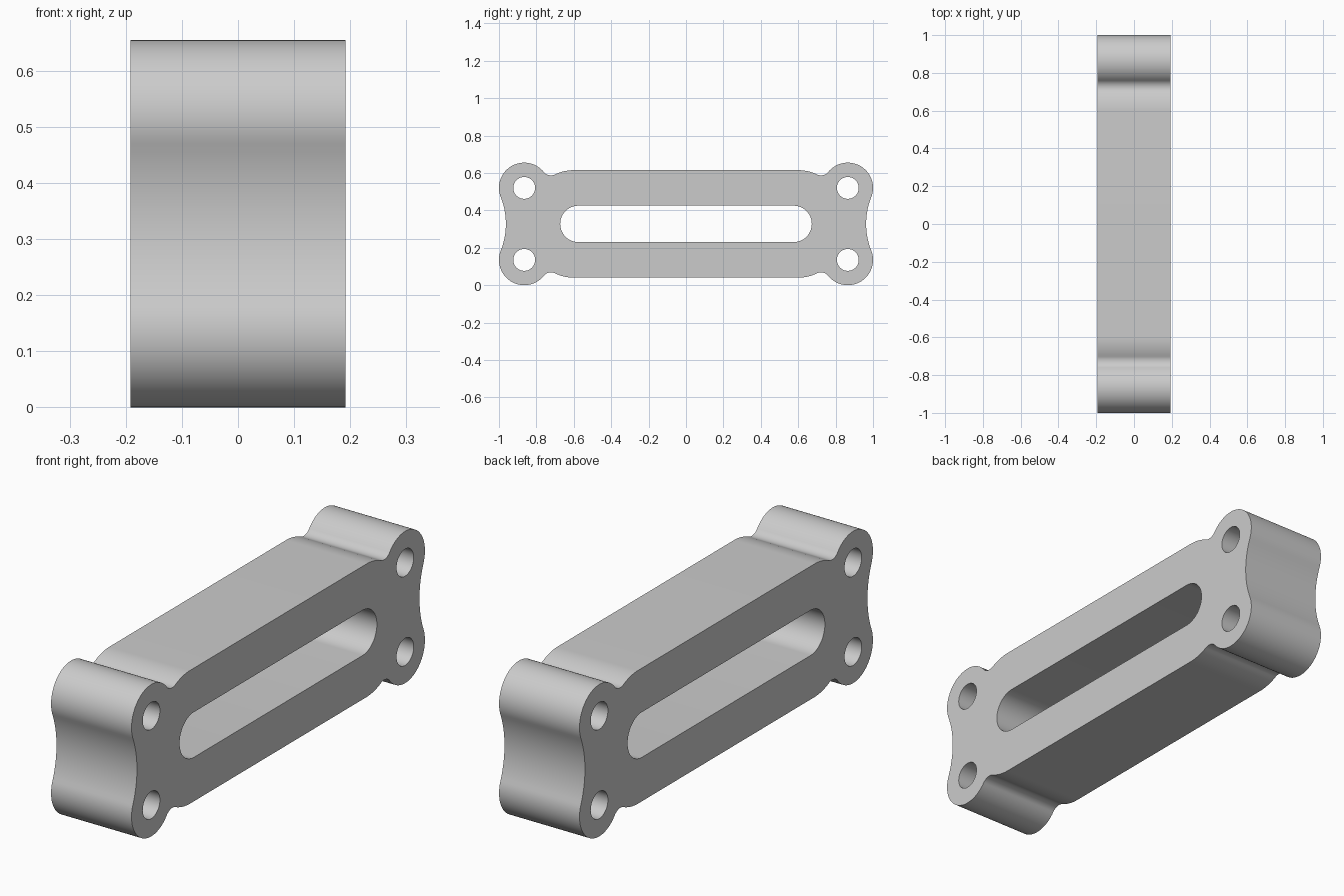
import bpy
import bmesh
from math import radians, cos, sin, pi
from mathutils import Vector

if "Cube" in bpy.data.objects:
    bpy.data.objects.remove(bpy.data.objects["Cube"], do_unlink=True)

HALF_DEPTH = 0.192
MID_Z = 0.3275
LOBE = Vector((0.865, 0.1925))
LOBE_R = 0.135


def polar(angle, r):
    return Vector((cos(radians(angle)), sin(radians(angle)))) * r


def arc(centre, r, start, end, steps):
    return [centre + polar(start + (end - start) * i / steps, r)
            for i in range(steps + 1)]


# Quarter outline: concave end, round lobe, small fillet, shoulder
fillet = LOBE + polar(141, LOBE_R + 0.049)
shoulder = fillet + polar(-115.9, 0.279)
quarter = arc(Vector((1.347, 0)), 0.384, 180, 158.2, 10)
quarter += arc(LOBE, LOBE_R, -21.8, 141, 36)[1:]
quarter += arc(fillet, 0.049, -39, -115.9, 14)[1:]
quarter += arc(shoulder, 0.23, 64.1, 90, 10)[1:]

# Mirror the quarter to a full closed outline
half = quarter + [Vector((-p.x, p.y)) for p in reversed(quarter)]
outline = half + [Vector((p.x, -p.y)) for p in reversed(half[1:-1])]

# Long slot and four bolt holes
slot = (arc(Vector((0.575, 0)), 0.0975, -90, 90, 28)
        + arc(Vector((-0.575, 0)), 0.0975, 90, 270, 28))
holes = [arc(Vector((LOBE.x * sy, LOBE.y * sz)), 0.0585, 0, 360, 40)[:-1]
         for sy in (-1, 1) for sz in (-1, 1)]

# Fill the profile around the openings and extrude it across x
bm = bmesh.new()
edges = []
for loop in [outline, slot] + holes:
    verts = [bm.verts.new((-HALF_DEPTH, p.x, p.y + MID_Z)) for p in loop]
    edges += [bm.edges.new((v, verts[i - 1])) for i, v in enumerate(verts)]
bmesh.ops.triangle_fill(bm, edges=edges, use_beauty=True, use_dissolve=False)
result = bmesh.ops.extrude_face_region(bm, geom=bm.faces[:],
                                       use_keep_orig=True)
moved = [g for g in result["geom"] if isinstance(g, bmesh.types.BMVert)]
bmesh.ops.translate(bm, verts=moved, vec=(2 * HALF_DEPTH, 0, 0))
bmesh.ops.recalc_face_normals(bm, faces=bm.faces[:])

mesh = bpy.data.meshes.new("slotted_link_plate")
bm.to_mesh(mesh)
bm.free()
plate = bpy.data.objects.new("slotted_link_plate", mesh)
bpy.context.collection.objects.link(plate)

# Plain grey metal
grey = bpy.data.materials.new("plain_grey")
grey.use_nodes = True
colour = (0.6, 0.6, 0.6, 1)
grey.diffuse_color = colour
grey.node_tree.nodes["Principled BSDF"].inputs["Base Color"].default_value = colour
mesh.materials.append(grey)

# Smooth curved walls, crisp rims
bpy.ops.object.select_all(action="DESELECT")
plate.select_set(True)
bpy.context.view_layer.objects.active = plate
bpy.ops.object.shade_smooth_by_angle(angle=pi / 6)
